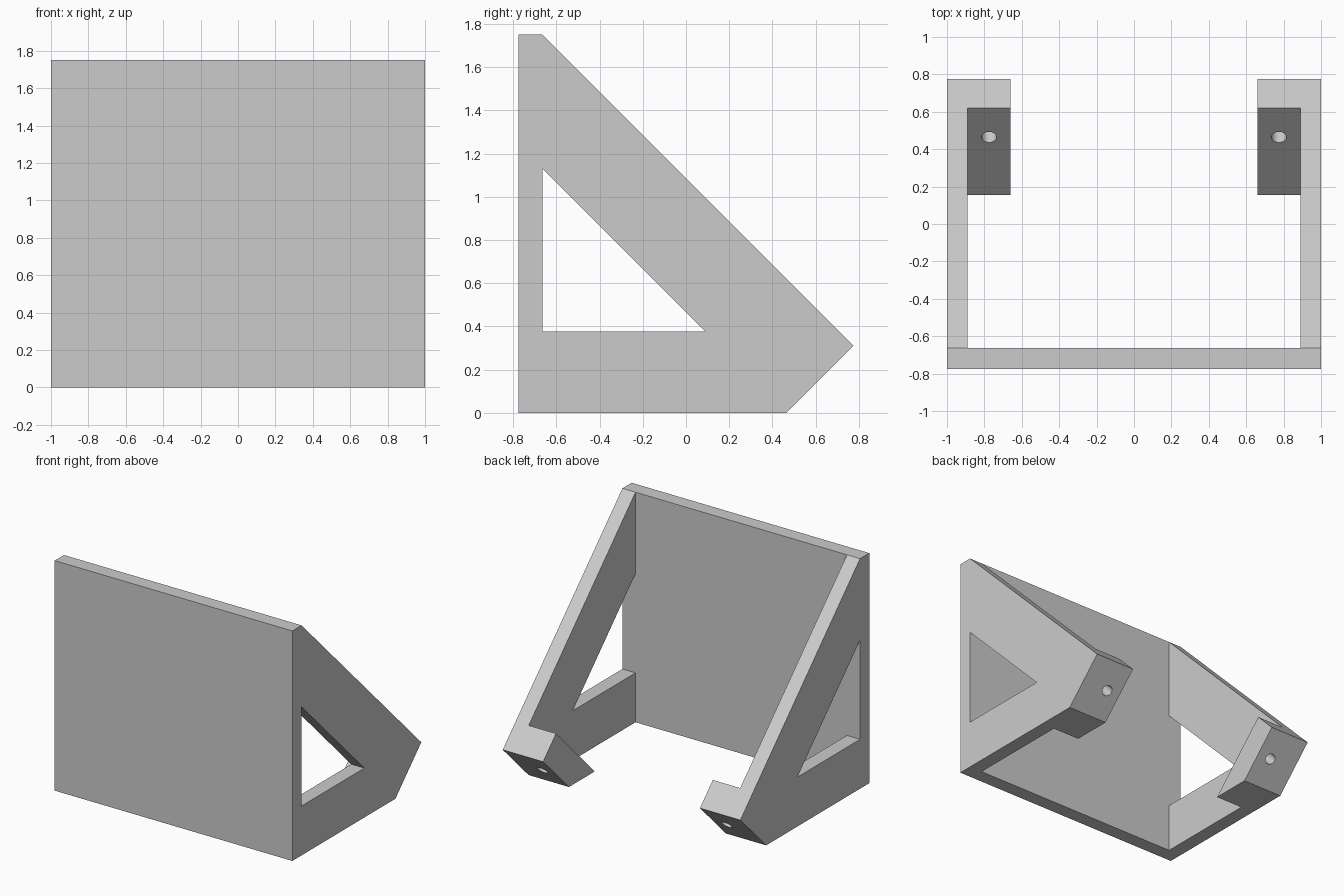
import bpy
import bmesh
from math import radians

cube = bpy.data.objects.get("Cube")
if cube:
    bpy.data.objects.remove(cube, do_unlink=True)

grey = bpy.data.materials.new("plain grey")
grey.use_nodes = True
colour = (0.6, 0.6, 0.6, 1)
grey.diffuse_color = colour
grey.node_tree.nodes["Principled BSDF"].inputs["Base Color"].default_value = colour


def extrude_profile(name, profile, x0, x1):
    """Solid made from a (y, z) outline swept along x."""
    bm = bmesh.new()
    face = bm.faces.new([bm.verts.new((x0, y, z)) for y, z in profile])
    swept = bmesh.ops.extrude_face_region(bm, geom=[face])["geom"]
    verts = [g for g in swept if isinstance(g, bmesh.types.BMVert)]
    bmesh.ops.translate(bm, verts=verts, vec=(x1 - x0, 0, 0))
    bmesh.ops.recalc_face_normals(bm, faces=bm.faces)
    mesh = bpy.data.meshes.new(name)
    bm.to_mesh(mesh)
    bm.free()
    mesh.materials.append(grey)
    obj = bpy.data.objects.new(name, mesh)
    bpy.context.collection.objects.link(obj)
    return obj


def drill(obj, location):
    """Cut a round hole square to the sloping end of a tab."""
    bpy.ops.mesh.primitive_cylinder_add(
        vertices=32, radius=0.04, depth=0.6, location=location,
        rotation=(radians(45), 0, 0))
    cutter = bpy.context.object
    cutter.data.materials.append(grey)
    mod = obj.modifiers.new("hole", "BOOLEAN")
    mod.operation = "DIFFERENCE"
    mod.solver = "EXACT"
    mod.object = cutter
    bpy.context.view_layer.objects.active = obj
    bpy.ops.object.modifier_apply(modifier=mod.name)
    bpy.data.objects.remove(cutter, do_unlink=True)
    bpy.ops.object.select_all(action="DESELECT")
    obj.select_set(True)
    bpy.ops.object.shade_smooth_by_angle(angle=radians(30))


FRONT, INNER, TOP = -0.775, -0.664, 1.75
WALL, TAB = 0.89, 0.66

# Flat front plate
extrude_profile("front_plate",
                [(FRONT, 0), (INNER, 0), (INNER, TOP), (FRONT, TOP)], -1, 1)

# Sloping side wall outline, wrapping round its triangular window
wall = [(INNER, 0), (0.464, 0), (0.775, 0.311), (INNER, TOP),
        (INNER, 1.13), (0.09, 0.376), (INNER, 0.376)]

# Tilted mounting tab outline, cut flat at the base
tab = [(0.464, 0), (0.775, 0.311), (0.62, 0.466), (0.154, 0)]

for side, s in (("left", 1), ("right", -1)):
    extrude_profile(side + "_side_wall", wall, s * WALL, s)
    block = extrude_profile(side + "_mounting_tab", tab, s * TAB, s * WALL)
    drill(block, (s * (TAB + WALL) / 2, 0.542, 0.233))
